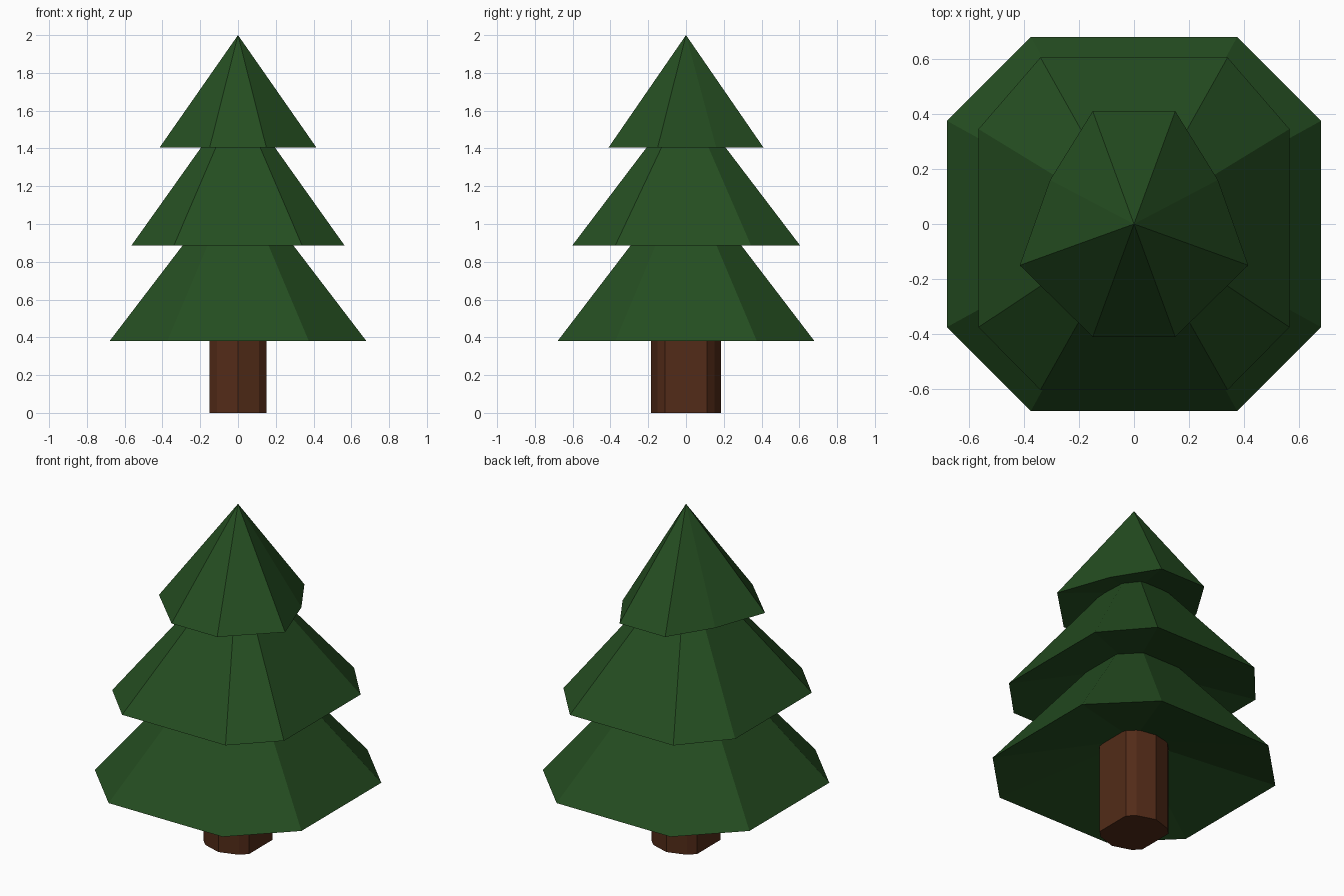
import bpy, bmesh

if "Cube" in bpy.data.objects:
    bpy.data.objects.remove(bpy.data.objects["Cube"])


def material(name, color):
    mat = bpy.data.materials.new(name)
    mat.diffuse_color = (*color, 1)
    mat.use_nodes = True
    mat.node_tree.nodes["Principled BSDF"].inputs["Base Color"].default_value = mat.diffuse_color
    return mat


def finish(name, bm, mat):
    bmesh.ops.recalc_face_normals(bm, faces=bm.faces)
    mesh = bpy.data.meshes.new(name)
    bm.to_mesh(mesh)
    bm.free()
    mesh.materials.append(mat)
    obj = bpy.data.objects.new(name, mesh)
    bpy.context.collection.objects.link(obj)
    return obj


def mirrored(half):
    """Close a right-hand outline (front to back) by mirroring it in x."""
    return half + [(-x, y) for x, y in reversed(half) if x > 0]


def foliage_tier(name, half, z, apex, hollow, mat):
    """Faceted cone with a shallow conical recess underneath."""
    bm = bmesh.new()
    rim = [bm.verts.new((x, y, z)) for x, y in mirrored(half)]
    tip = bm.verts.new((0, 0, apex))
    under = bm.verts.new((0, 0, z + hollow))
    for a, b in zip(rim, rim[1:] + rim[:1]):
        bm.faces.new((a, b, tip))
        bm.faces.new((b, a, under))
    return finish(name, bm, mat)


def prism(name, half, z0, z1, mat):
    bm = bmesh.new()
    base = bm.faces.new([bm.verts.new((x, y, z0)) for x, y in mirrored(half)])
    top = bmesh.ops.extrude_face_region(bm, geom=[base], use_keep_orig=True)
    verts = [v for v in top["geom"] if isinstance(v, bmesh.types.BMVert)]
    bmesh.ops.translate(bm, verts=verts, vec=(0, 0, z1 - z0))
    return finish(name, bm, mat)


green = material("needles", (0.018, 0.075, 0.015))
brown = material("bark", (0.085, 0.024, 0.009))

# Trunk, running up into the lowest tier
prism("trunk",
      [(0, -0.185), (0.11, -0.15), (0.15, -0.11),
       (0.15, 0.11), (0.11, 0.15), (0, 0.185)], 0, 0.6, brown)

# Three stacked foliage tiers
foliage_tier("lower_foliage",
             [(0.375, -0.68), (0.68, -0.375), (0.68, 0.375), (0.375, 0.68)],
             0.38, 1.27, 0.2, green)
foliage_tier("middle_foliage",
             [(0.34, -0.603), (0.565, -0.375), (0.565, 0.345), (0.34, 0.605)],
             0.885, 1.68, 0.14, green)
foliage_tier("upper_foliage",
             [(0.15, -0.41), (0.415, -0.15), (0.305, 0.16), (0.15, 0.41)],
             1.405, 2.0, 0.09, green)
